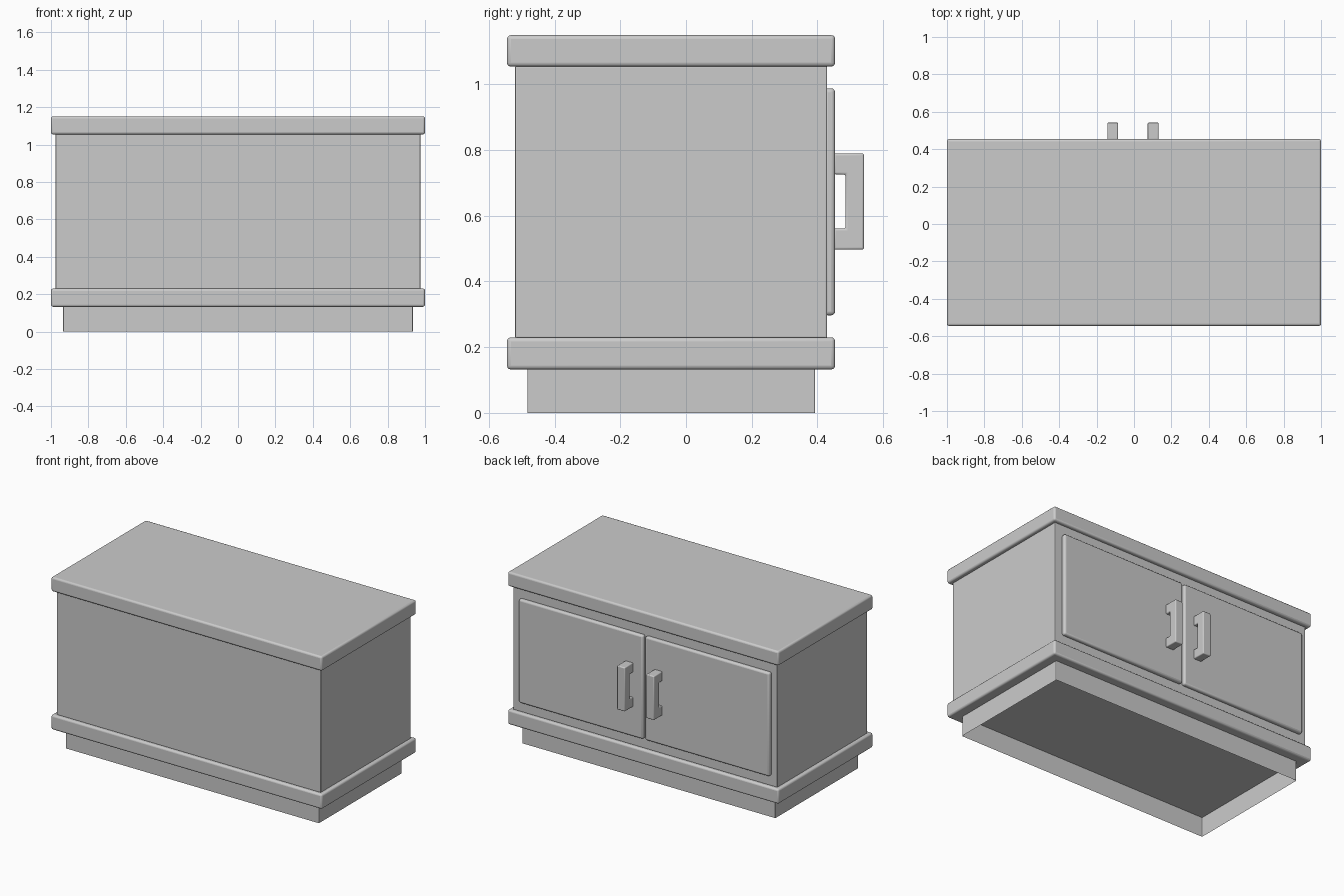
import bpy
import bmesh

cube = bpy.data.objects.get("Cube")
if cube:
    bpy.data.objects.remove(cube, do_unlink=True)


def finish(name, bm, bevel, segments=3):
    """Turn a bmesh into a named object with softly rounded edges."""
    bmesh.ops.recalc_face_normals(bm, faces=bm.faces)
    mesh = bpy.data.meshes.new(name)
    bm.to_mesh(mesh)
    bm.free()
    obj = bpy.data.objects.new(name, mesh)
    bpy.context.collection.objects.link(obj)
    mod = obj.modifiers.new("rounded_edges", 'BEVEL')
    mod.width = bevel
    mod.segments = segments
    mod.limit_method = 'ANGLE'
    bpy.ops.object.select_all(action='DESELECT')
    obj.select_set(True)
    bpy.context.view_layer.objects.active = obj
    bpy.ops.object.shade_smooth_by_angle()
    return obj


def box(name, xs, ys, zs, bevel, hollow=False):
    """Box between limits; hollow leaves only the four upright walls."""
    bm = bmesh.new()
    bmesh.ops.create_cube(bm, size=1)
    for v in bm.verts:
        v.co = [lim[c > 0] for lim, c in zip((xs, ys, zs), v.co)]
    if hollow:
        bm.normal_update()
        caps = [f for f in bm.faces if abs(f.normal.z) > 0.5]
        bmesh.ops.delete(bm, geom=caps, context='FACES_ONLY')
    return finish(name, bm, bevel)


def handle(name, x, width):
    """C-shaped pull: side profile extruded across its width."""
    back, grip, out = 0.45, 0.486, 0.542
    low, hole_low, hole_high, high = 0.497, 0.561, 0.726, 0.79
    profile = [(back, low), (out, low), (out, high), (back, high),
               (back, hole_high), (grip, hole_high),
               (grip, hole_low), (back, hole_low)]
    bm = bmesh.new()
    face = bm.faces.new([bm.verts.new((x - width / 2, y, z)) for y, z in profile])
    ext = bmesh.ops.extrude_face_region(bm, geom=[face])
    verts = [g for g in ext["geom"] if isinstance(g, bmesh.types.BMVert)]
    bmesh.ops.translate(bm, verts=verts, vec=(width, 0, 0))
    return finish(name, bm, 0.006)


# Carcass: open plinth, moulding, body and worktop
box("plinth", (-0.935, 0.935), (-0.482, 0.393), (0, 0.135), 0.004, hollow=True)
for part, bottom, top in (("base_moulding", 0.132, 0.23), ("worktop", 1.054, 1.15)):
    box(part, (-1, 1), (-0.545, 0.454), (bottom, top), 0.012)
box("cabinet_body", (-0.975, 0.975), (-0.52, 0.429), (0.228, 1.056), 0.004)

# Pair of doors with their pulls, set either side of a slightly offset seam
seam = -0.006
for side, sign in (("left", 1), ("right", -1)):
    xs = sorted((seam + sign * 0.007, seam + sign * 0.926))
    box(side + "_door", xs, (0.42, 0.454), (0.297, 0.988), 0.012)
    handle(side + "_handle", seam + sign * 0.108, 0.058)
